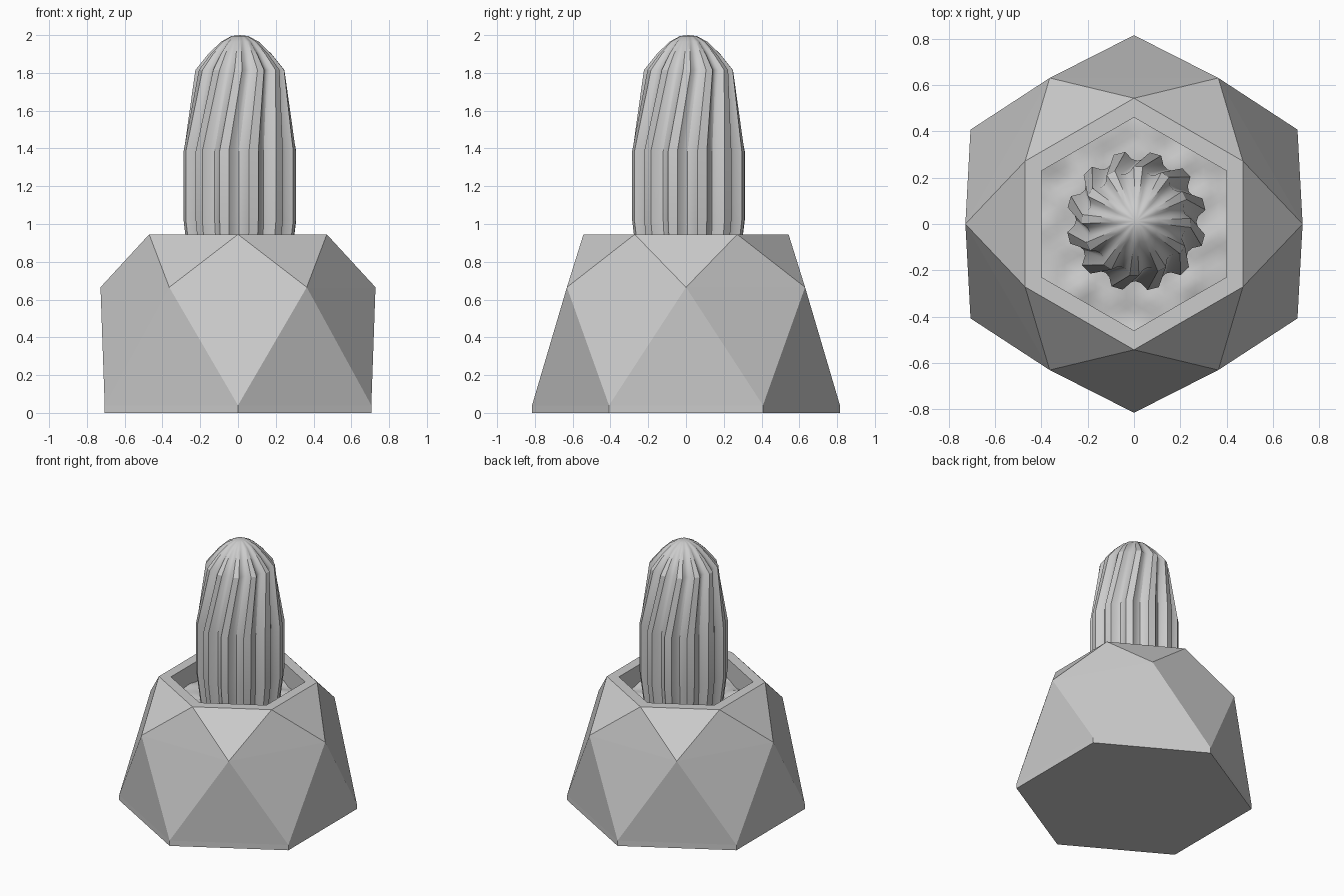
import bpy, bmesh, math
from mathutils import Vector, noise

if "Cube" in bpy.data.objects:
    bpy.data.objects.remove(bpy.data.objects["Cube"])


def ring(bm, r, z, deg):
    """Hexagon of vertices, first corner at the given angle."""
    return [bm.verts.new((r * math.cos(math.radians(deg + 60 * k)),
                          r * math.sin(math.radians(deg + 60 * k)), z)) for k in range(6)]


def bridge(bm, a, b):
    n = len(a)
    for i in range(n):
        j = (i + 1) % n
        bm.faces.new((a[i], a[j], b[j], b[i]))


def finish(bm, name):
    bmesh.ops.recalc_face_normals(bm, faces=bm.faces)
    me = bpy.data.meshes.new(name)
    bm.to_mesh(me)
    bm.free()
    ob = bpy.data.objects.new(name, me)
    bpy.context.collection.objects.link(ob)
    return ob


def smooth(ob, deg):
    bpy.ops.object.select_all(action='DESELECT')
    bpy.context.view_layer.objects.active = ob
    ob.select_set(True)
    bpy.ops.object.shade_smooth_by_angle(angle=math.radians(deg))


# faceted pot: hexagonal base, rotated middle ring, hexagonal rim and hollow
bm = bmesh.new()
foot = ring(bm, 0.815, 0, 30)
base = ring(bm, 0.815, 0.04, 30)
mid = ring(bm, 0.728, 0.665, 0)
rim = ring(bm, 0.543, 0.945, 30)
lip = ring(bm, 0.46, 0.945, 30)
floor = ring(bm, 0.46, 0.72, 30)
bm.faces.new(foot)
bridge(bm, foot, base)
for low in (base, rim):
    for k in range(6):
        n = (k + 1) % 6
        bm.faces.new((low[k], mid[k], mid[n]))
        bm.faces.new((low[k], mid[n], low[n]))
bridge(bm, rim, lip)
bridge(bm, lip, floor)
bm.faces.new(floor)
finish(bm, "pot")

# bumpy soil filling the hollow
bm = bmesh.new()
edge = ring(bm, 0.46, 0.8, 30)
centre = bm.verts.new((0, 0, 0.8))
for k in range(6):
    bm.faces.new((centre, edge[k], edge[(k + 1) % 6]))
bmesh.ops.subdivide_edges(bm, edges=bm.edges[:], cuts=11, use_grid_fill=True)
for v in bm.verts:
    v.co.z += 0.025 * noise.noise(Vector((v.co.x, v.co.y, 0)) * 9)
smooth(finish(bm, "soil"), 60)

# ribbed cactus: (height, rib radius, groove depth ratio, twist in degrees)
RIBS = 12
profile = [(0.76, 0.27, 0.13, 0), (1.02, 0.302, 0.14, 0), (1.385, 0.302, 0.14, 0),
           (1.815, 0.236, 0.12, 14), (1.9, 0.168, 0.11, 14),
           (1.965, 0.1, 0.1, 14), (1.995, 0.045, 0.06, 14)]
section = [(-0.16, 0), (0.16, 0), (0.33, 0.8), (0.5, 1), (0.67, 0.8)]
bm = bmesh.new()
loops = []
for z, r, depth, twist in profile:
    loop = []
    for k in range(RIBS):
        for f, d in section:
            a = (k + f) * math.tau / RIBS + math.radians(14 + twist)
            rr = r * (1 - depth * d)
            loop.append(bm.verts.new((0.01 + rr * math.cos(a), 0.013 + rr * math.sin(a), z)))
    loops.append(loop)
for a, b in zip(loops, loops[1:]):
    bridge(bm, a, b)
bm.faces.new(loops[0])
tip = bm.verts.new((0.01, 0.013, 2.0))
top = loops[-1]
for i in range(len(top)):
    bm.faces.new((top[i], top[(i + 1) % len(top)], tip))
smooth(finish(bm, "cactus"), 30)
